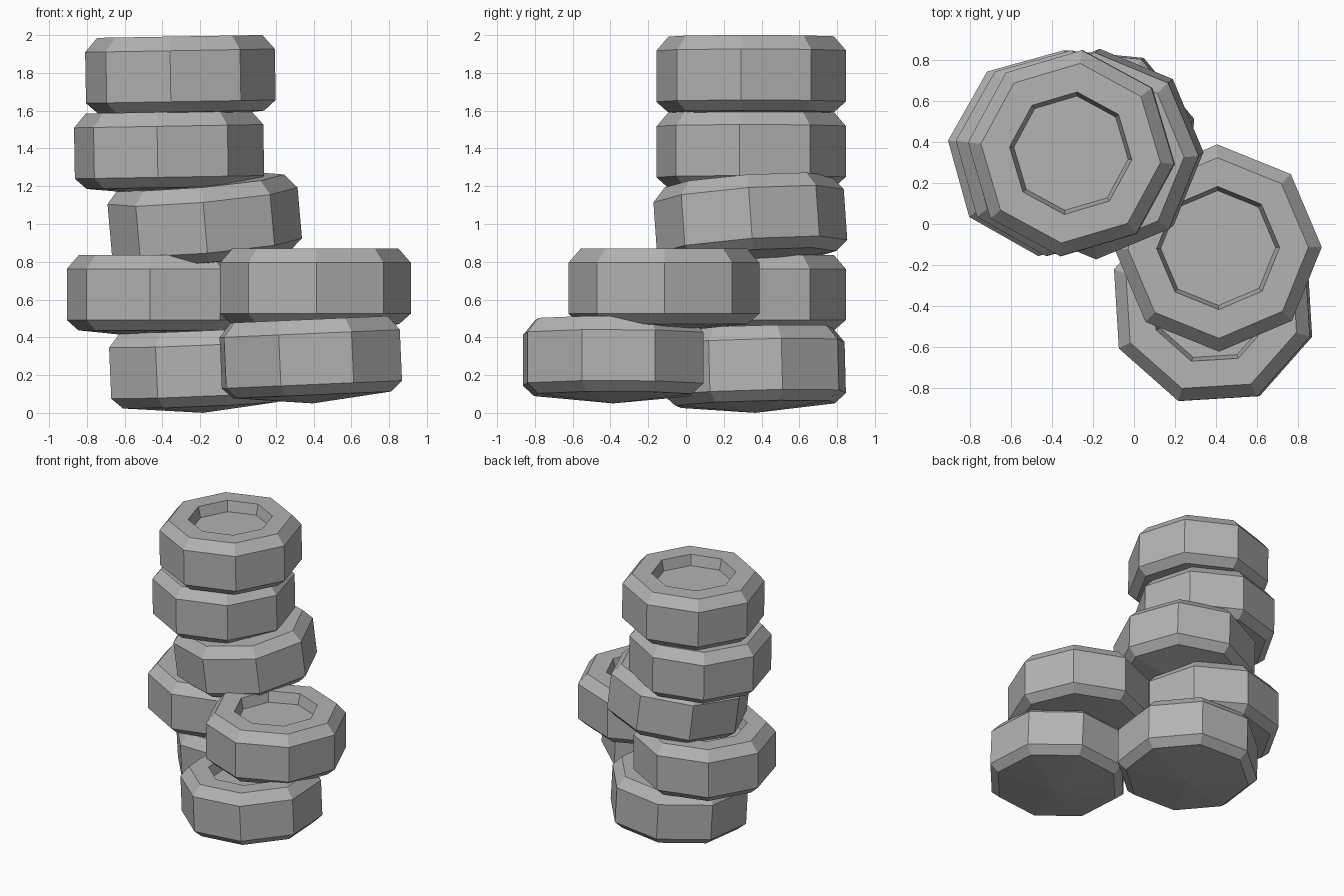
import bpy, bmesh
from math import radians, cos, sin, pi
from mathutils import Matrix, Euler

cube = bpy.data.objects.get("Cube")
if cube:
    bpy.data.objects.remove(cube, do_unlink=True)

grey = bpy.data.materials.new("plain grey")
grey.use_nodes = True
grey.diffuse_color = (0.45, 0.45, 0.45, 1)
grey.node_tree.nodes["Principled BSDF"].inputs["Base Color"].default_value = grey.diffuse_color

SIDES = 8
# Radius and height from the lower rim up to the recessed floor
PROFILE = [(0.443, -0.2), (0.505, -0.145), (0.505, 0.125),
           (0.44, 0.2), (0.3, 0.2), (0.28, 0.12)]
TIP = -0.245  # shallow cone under the tyre


def make_tyre(name, location, turn, tilt_x=0, tilt_y=0):
    """Eight-sided tyre with chamfered rims, a top recess and a coned base."""
    bm = bmesh.new()
    rings = []
    for radius, z in PROFILE:
        angles = [2 * pi * i / SIDES + radians(turn) for i in range(SIDES)]
        rings.append([bm.verts.new((radius * cos(a), radius * sin(a), z)) for a in angles])
    # Walls
    for low, high in zip(rings, rings[1:]):
        for i in range(SIDES):
            j = (i + 1) % SIDES
            bm.faces.new((low[i], low[j], high[j], high[i]))
    # Recess floor and coned base
    bm.faces.new(rings[-1])
    tip = bm.verts.new((0, 0, TIP))
    for i in range(SIDES):
        bm.faces.new((rings[0][(i + 1) % SIDES], rings[0][i], tip))
    tilt = Euler((radians(tilt_x), radians(tilt_y), 0)).to_matrix().to_4x4()
    bm.transform(Matrix.Translation(location) @ tilt)
    bmesh.ops.recalc_face_normals(bm, faces=bm.faces)
    mesh = bpy.data.meshes.new(name)
    bm.to_mesh(mesh)
    bm.free()
    mesh.materials.append(grey)
    bpy.context.collection.objects.link(bpy.data.objects.new(name, mesh))


# Tall rear stack, bottom to top
make_tyre("rear_tyre_bottom", (-0.195, 0.36, 0.245), 17, 1.5, -2.5)
make_tyre("rear_tyre_second", (-0.405, 0.345, 0.637), -7)
make_tyre("rear_tyre_third", (-0.177, 0.34, 1.025), 0, 4, -5)
make_tyre("rear_tyre_fourth", (-0.365, 0.345, 1.393), -7, 0, -1)
make_tyre("rear_tyre_top", (-0.305, 0.345, 1.793), -6, 0, -1)

# Short front stack
make_tyre("front_tyre_bottom", (0.385, -0.385, 0.295), -19, 0, -2.5)
make_tyre("front_tyre_top", (0.41, -0.117, 0.67), 0.5)
